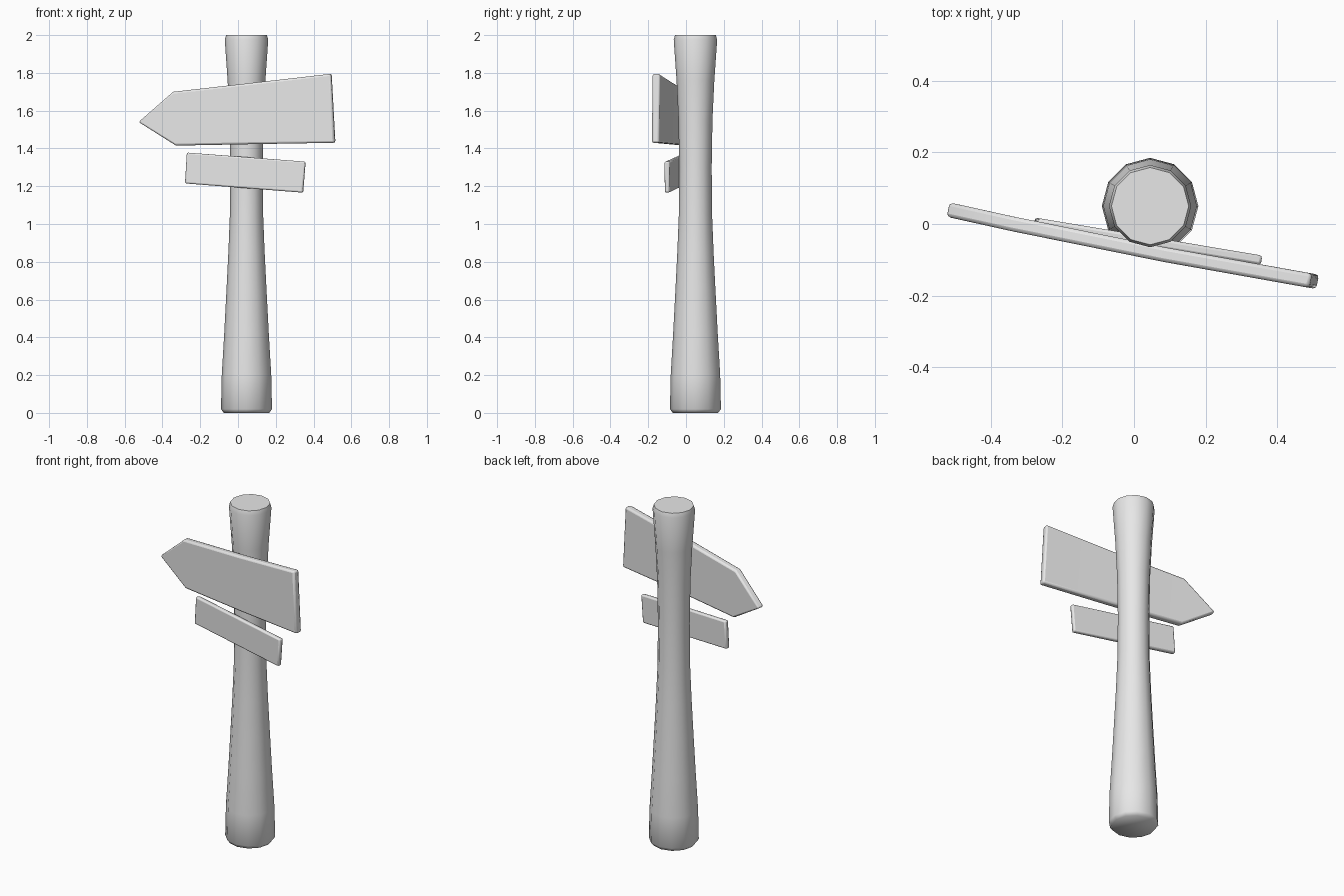
import bpy
import bmesh
from math import cos, sin, tau

default = bpy.data.objects.get("Cube")
if default:
    bpy.data.objects.remove(default, do_unlink=True)

# Single plain grey
grey = bpy.data.materials.new("plain_grey")
grey.use_nodes = True
GREY = (0.8, 0.8, 0.8, 1)
grey.diffuse_color = GREY
grey.node_tree.nodes["Principled BSDF"].inputs["Base Color"].default_value = GREY


def finish(bm, name, angle, bevel=0):
    """Turn a bmesh into a smooth-shaded object, optionally with soft edges."""
    bmesh.ops.recalc_face_normals(bm, faces=bm.faces)
    mesh = bpy.data.meshes.new(name)
    bm.to_mesh(mesh)
    bm.free()
    mesh.materials.append(grey)
    obj = bpy.data.objects.new(name, mesh)
    bpy.context.collection.objects.link(obj)
    bpy.ops.object.select_all(action="DESELECT")
    obj.select_set(True)
    bpy.context.view_layer.objects.active = obj
    bpy.ops.object.shade_smooth_by_angle(angle=angle)
    if bevel:
        mod = obj.modifiers.new("soft_edges", "BEVEL")
        mod.width = bevel
        mod.segments = 2
        mod.limit_method = "ANGLE"
        mod.angle_limit = 0.6
        for poly in mesh.polygons:
            poly.use_smooth = True
    return obj


def make_post(name, centre, profile, sides=12):
    """Loft rings of (radius, height) into a closed post."""
    bm = bmesh.new()
    rings = []
    for r, z in profile:
        rings.append([bm.verts.new((centre[0] + r * cos(tau * i / sides),
                                    centre[1] + r * sin(tau * i / sides), z))
                      for i in range(sides)])
    for low, high in zip(rings, rings[1:]):
        for i in range(sides):
            j = (i + 1) % sides
            bm.faces.new((low[i], low[j], high[j], high[i]))
    bm.faces.new(rings[0])
    bm.faces.new(rings[-1])
    return finish(bm, name, 1.2)


def make_board(name, columns, front_y, slope, thick, bow, bevel, tip=None):
    """Board from (top, bottom) columns of x, z points, turned by slope and bowed."""
    bm = bmesh.new()
    span = columns[-1][0][0]

    def pair(point):
        x, z = point
        y = front_y + slope * x - bow * (1 - (x / span) ** 2)
        return (bm.verts.new((x, y, z)),
                bm.verts.new((x - slope * thick, y + thick, z)))

    cols = [(pair(top), pair(bottom)) for top, bottom in columns]
    for (ta, ba), (tb, bb) in zip(cols, cols[1:]):
        for side in (0, 1):
            bm.faces.new((ta[side], tb[side], bb[side], ba[side]))
        for a, b in ((ta, tb), (ba, bb)):
            bm.faces.new((a[0], b[0], b[1], a[1]))
    (tl, bl), (tr, br) = cols[0], cols[-1]
    bm.faces.new((tr[0], tr[1], br[1], br[0]))
    if tip:
        # Pointed end
        p = pair(tip)
        for side in (0, 1):
            bm.faces.new((tl[side], bl[side], p[side]))
        for a in (tl, bl):
            bm.faces.new((a[0], p[0], p[1], a[1]))
    else:
        bm.faces.new((tl[0], tl[1], bl[1], bl[0]))
    return finish(bm, name, 0.8, bevel)


# Flared wooden post with rounded ends
make_post("post", (0.045, 0.05), [
    (0.12, 0), (0.135, 0.02), (0.131, 0.2), (0.118, 0.42), (0.106, 0.65),
    (0.096, 0.85), (0.088, 1.05), (0.086, 1.3), (0.09, 1.55),
    (0.1, 1.76), (0.115, 1.975), (0.108, 2.0)])

# Large arrow board pointing to the model's right
make_board("arrow_board",
           [((-0.345, 1.70), (-0.33, 1.415)),
            ((0.08, 1.748), (0.09, 1.423)),
            ((0.49, 1.795), (0.51, 1.43))],
           front_y=-0.083, slope=-0.195, thick=0.04, bow=0.007,
           bevel=0.01, tip=(-0.528, 1.54))

# Small plank below it
make_board("small_plank",
           [((-0.272, 1.378), (-0.282, 1.215)),
            ((0.355, 1.33), (0.342, 1.166))],
           front_y=-0.056, slope=-0.167, thick=0.027, bow=0, bevel=0.008)
